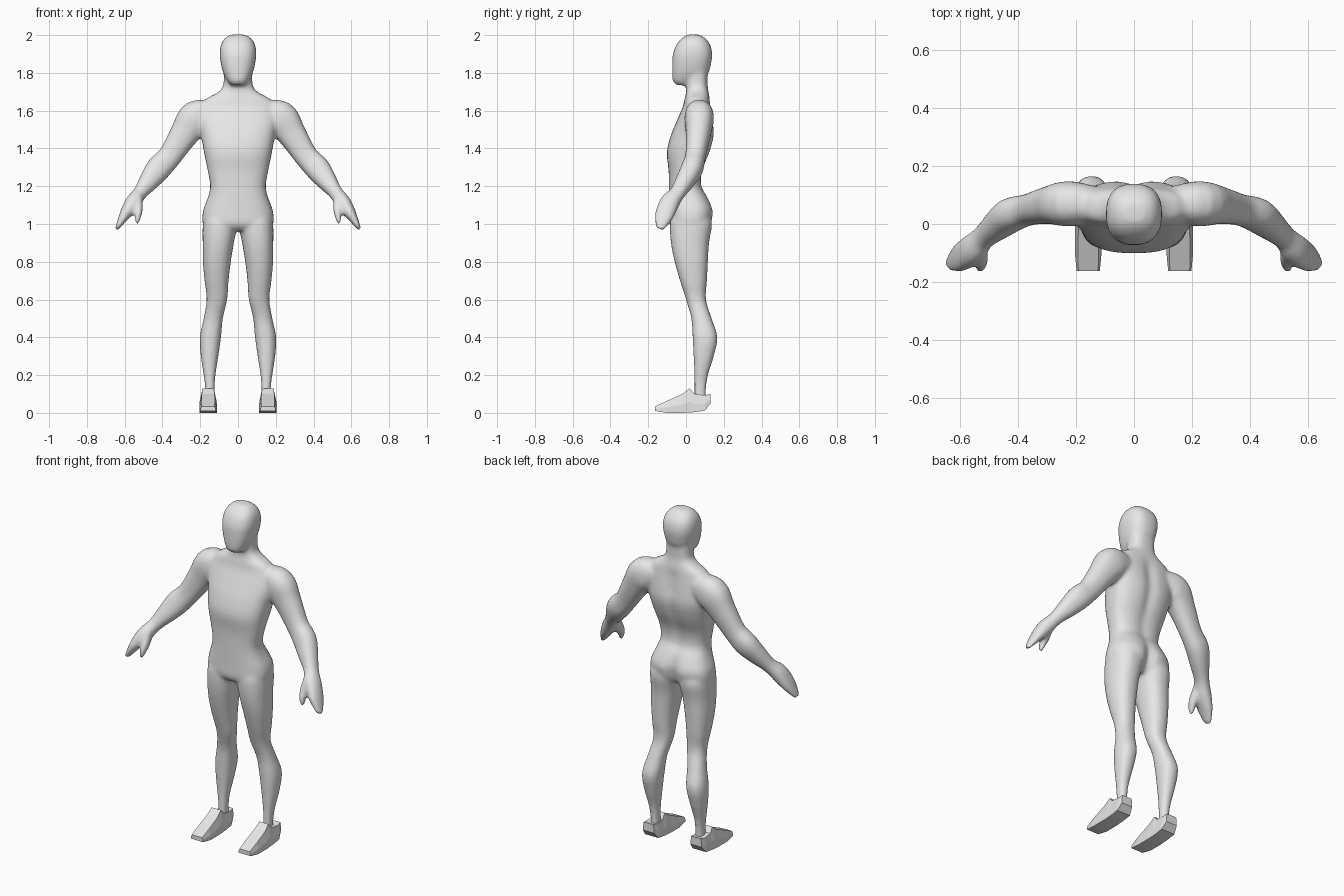
import bpy, bmesh, math
from mathutils import Vector

grey = bpy.data.materials.new("light grey")
grey.diffuse_color = (0.8, 0.8, 0.8, 1)


def spline(rows, steps=4):
    """Smoothly interpolate rows of numbers (Catmull-Rom)."""
    out = []
    for i in range(len(rows) - 1):
        a, b, c, d = (rows[max(0, min(len(rows) - 1, i + k))] for k in (-1, 0, 1, 2))
        for s in range(steps):
            t = s / steps
            out.append([0.5 * (2*q + (r-p)*t + (2*p-5*q+4*r-w)*t*t + (3*q-p-3*r+w)*t**3)
                        for p, q, r, w in zip(a, b, c, d)])
    out.append(list(rows[-1]))
    return out


def skin(bm, rings):
    """Join rings of points into a closed skin."""
    vs = [[bm.verts.new(p) for p in ring] for ring in rings]
    n = len(vs[0])
    for a, b in zip(vs, vs[1:]):
        for k in range(n):
            bm.faces.new((a[k], a[(k+1) % n], b[(k+1) % n], b[k]))
    bm.faces.new(vs[0][::-1])
    bm.faces.new(vs[-1])


def loft(bm, rows, along=False, power=2.3, sign=1, n=36):
    """Rows: x, y, z, half width, half depth, rear groove depth."""
    rows = spline(rows)
    rings = []
    for i, row in enumerate(rows):
        c = Vector(row[:3])
        u, v = Vector((1, 0, 0)), Vector((0, 1, 0))
        if along:
            t = Vector(rows[min(i+1, len(rows)-1)][:3]) - Vector(rows[max(i-1, 0)][:3])
            u = v.cross(t).normalized()
            v = t.cross(u).normalized()
        ring = []
        for k in range(n):
            a = 2 * math.pi * k / n
            ca, sa = math.cos(a), math.sin(a)
            x = math.copysign(abs(ca) ** (2 / power), ca) * row[3]
            y = math.copysign(abs(sa) ** (2 / power), sa) * row[4]
            if sa > 0 and len(row) > 5:
                y -= row[5] * math.exp(-(x / 0.035) ** 2)
            p = c + u * x + v * y
            ring.append((p.x * sign, p.y, p.z))
        rings.append(ring)
    skin(bm, rings)


def make(name, bm):
    bmesh.ops.recalc_face_normals(bm, faces=bm.faces)
    me = bpy.data.meshes.new(name)
    bm.to_mesh(me)
    bm.free()
    me.materials.append(grey)
    ob = bpy.data.objects.new(name, me)
    bpy.context.collection.objects.link(ob)
    return ob


def upright(rows):
    """Rows of z, front y, back y, half width, groove."""
    return [(0, (f+b)/2, z, w, (b-f)/2, g) for z, f, b, w, g in rows]


body = bmesh.new()

# Torso and neck
loft(body, upright([
    (0.965, -0.06, 0.11, 0.15, 0.03), (1.0, -0.088, 0.135, 0.186, 0.03),
    (1.07, -0.09, 0.146, 0.185, 0.025), (1.14, -0.09, 0.118, 0.16, 0.01),
    (1.2, -0.09, 0.085, 0.147, 0.01), (1.28, -0.092, 0.088, 0.16, 0.01),
    (1.38, -0.101, 0.128, 0.18, 0.015), (1.47, -0.08, 0.15, 0.196, 0.015),
    (1.55, -0.047, 0.143, 0.21, 0.015), (1.62, -0.017, 0.132, 0.2, 0.01),
    (1.665, -0.007, 0.125, 0.165, 0), (1.695, 0, 0.12, 0.11, 0),
    (1.73, 0, 0.115, 0.079, 0), (1.8, 0, 0.115, 0.076, 0)]), power=2.6)

# Head
loft(body, upright([
    (1.735, -0.05, 0.03, 0.035, 0), (1.755, -0.069, 0.07, 0.055, 0),
    (1.8, -0.073, 0.118, 0.078, 0), (1.85, -0.073, 0.133, 0.091, 0),
    (1.9, -0.069, 0.139, 0.097, 0), (1.95, -0.05, 0.128, 0.09, 0),
    (1.985, -0.02, 0.1, 0.068, 0), (2.003, 0.01, 0.07, 0.035, 0)]), power=2.5)

# Legs: z, front y, back y, inner x, outer x
leg = [(1.06, -0.07, 0.12, 0.02, 0.17), (1.0, -0.085, 0.138, 0.004, 0.186),
       (0.9, -0.08, 0.122, 0.022, 0.187), (0.8, -0.06, 0.116, 0.038, 0.186),
       (0.7, -0.032, 0.111, 0.05, 0.177), (0.6, 0.0, 0.106, 0.057, 0.166),
       (0.5, 0.028, 0.136, 0.08, 0.182), (0.4, 0.035, 0.166, 0.09, 0.202),
       (0.3, 0.04, 0.147, 0.104, 0.197), (0.2, 0.044, 0.117, 0.119, 0.182),
       (0.12, 0.044, 0.106, 0.124, 0.173), (0.06, 0.044, 0.106, 0.124, 0.173)]
# Arms, hands and thumbs: x, y, z, half width, half depth
arm = [(0.13, 0.07, 1.575, 0.07, 0.06), (0.22, 0.07, 1.56, 0.095, 0.078),
       (0.285, 0.065, 1.475, 0.077, 0.066), (0.36, 0.05, 1.36, 0.063, 0.054),
       (0.42, 0.033, 1.295, 0.067, 0.058), (0.465, 0.0, 1.235, 0.056, 0.052),
       (0.518, -0.045, 1.165, 0.038, 0.042), (0.555, -0.085, 1.115, 0.042, 0.052),
       (0.588, -0.108, 1.065, 0.034, 0.052), (0.613, -0.122, 1.025, 0.023, 0.045),
       (0.643, -0.138, 0.972, 0.01, 0.022)]
thumb = [(0.535, -0.085, 1.14, 0.03, 0.035), (0.526, -0.125, 1.075, 0.022, 0.028),
         (0.53, -0.145, 1.035, 0.016, 0.022), (0.536, -0.153, 1.0, 0.009, 0.013)]
for s in (-1, 1):
    loft(body, [((i+o)/2, (f+b)/2, z, (o-i)/2, (b-f)/2) for z, f, b, i, o in leg], sign=s)
    loft(body, arm, along=True, sign=s)
    loft(body, thumb, along=True, sign=s)

# Blend the body parts into one smooth skin
body = make("body", body)
remesh = body.modifiers.new("blend", 'REMESH')
remesh.mode = 'VOXEL'
remesh.voxel_size = 0.01
remesh.use_smooth_shade = True
smooth = body.modifiers.new("soften", 'SMOOTH')
smooth.factor = 0.5
smooth.iterations = 8

# Shoes: y, bottom z, top z, half width below, half width on top
shoe = [(-0.163, 0.01, 0.035, 0.040, 0.034), (-0.1, 0.0, 0.064, 0.046, 0.036),
        (-0.02, 0.0, 0.1, 0.046, 0.034), (0.02, 0.002, 0.13, 0.045, 0.03),
        (0.045, 0.004, 0.1, 0.045, 0.035), (0.1, 0.012, 0.094, 0.045, 0.037),
        (0.13, 0.05, 0.1, 0.036, 0.032)]
for s, side in ((-1, "left"), (1, "right")):
    bm = bmesh.new()
    skin(bm, [[(s * (0.158 + x), y, z) for x, z in (
        (-w, lo), (w, lo), (w, lo + 0.45*(hi-lo)), (t, hi), (-t, hi), (-w, lo + 0.45*(hi-lo)))]
        for y, lo, hi, w, t in shoe])
    make(side + "_shoe", bm)
